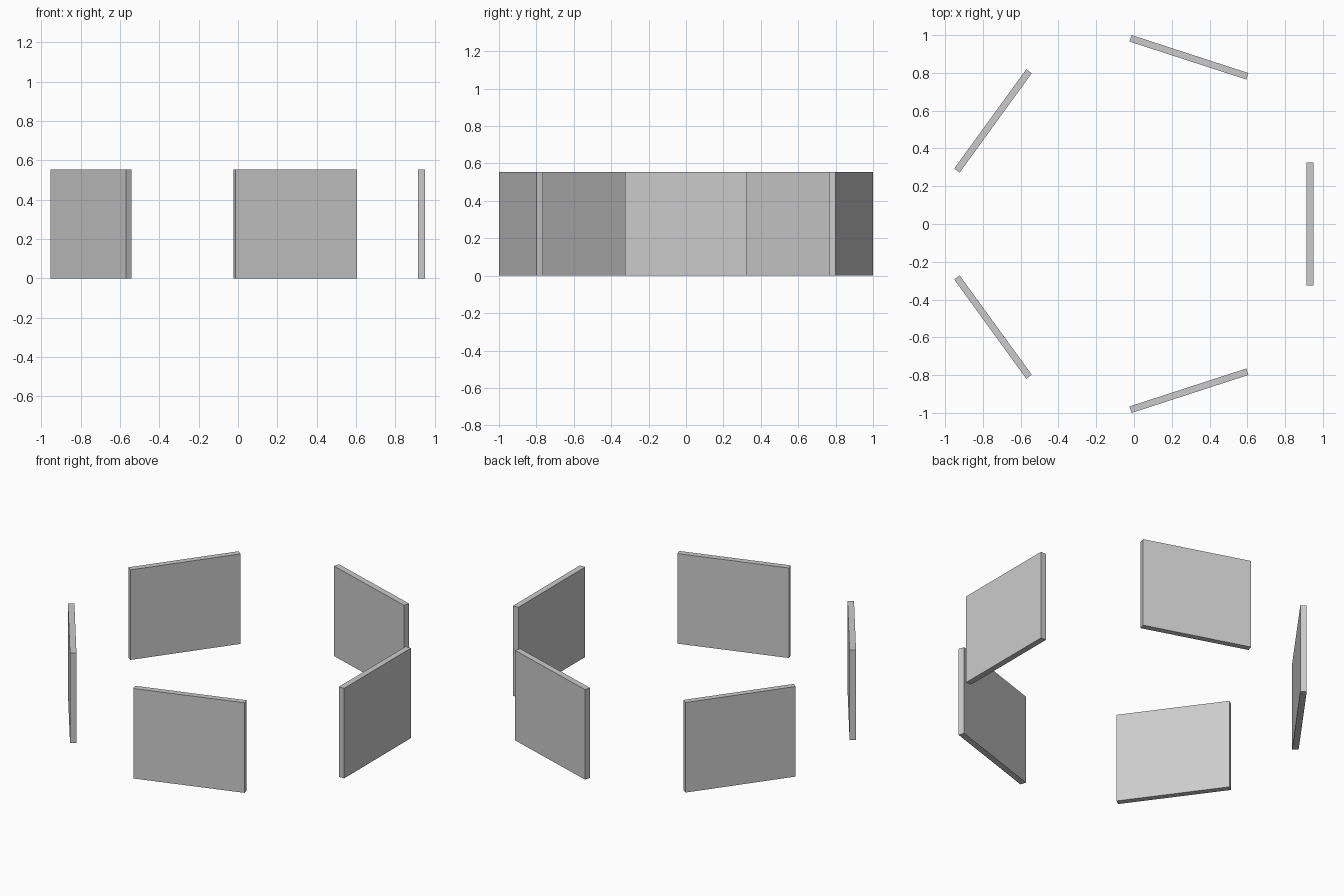
import bpy
import math

if "Cube" in bpy.data.objects:
    bpy.data.objects.remove(bpy.data.objects["Cube"])

COUNT = 5
RADIUS = 0.928      # ring centre to panel centre
WIDTH = 0.65
THICK = 0.036
HEIGHT = 0.554
SHIFT_X = 0.004     # centres the five-sided ring on x = 0


def panel(index):
    angle = 2 * math.pi * index / COUNT
    bpy.ops.mesh.primitive_cube_add(
        size=1,
        location=(SHIFT_X + RADIUS * math.cos(angle),
                  RADIUS * math.sin(angle), HEIGHT / 2),
        rotation=(0, 0, angle))
    obj = bpy.context.object
    obj.name = f"wall_panel_{index + 1}"
    obj.scale = (THICK, WIDTH, HEIGHT)
    bpy.ops.object.transform_apply(location=False, rotation=False, scale=True)


# Ring of upright wall panels, each facing the centre
for i in range(COUNT):
    panel(i)
